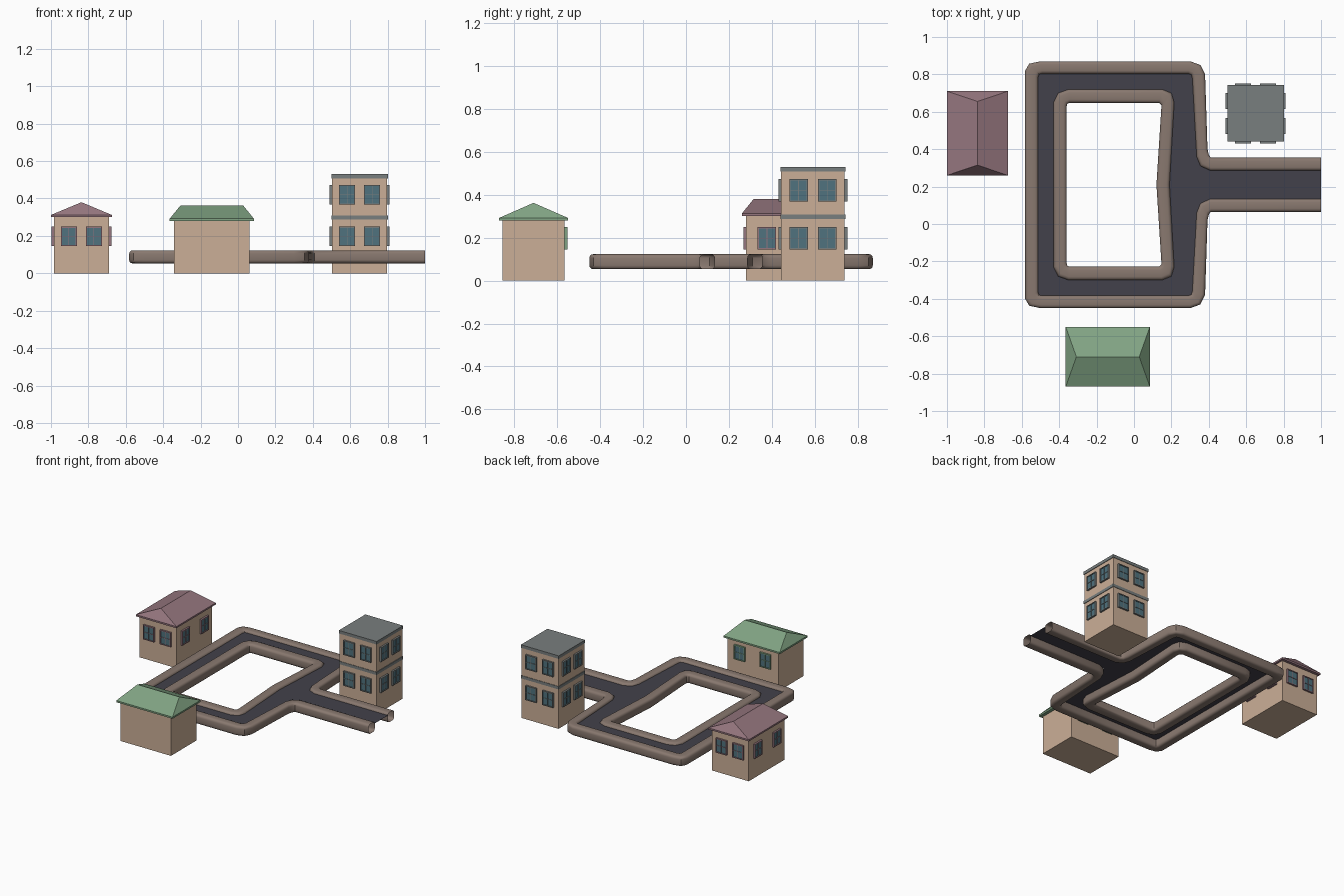
import bpy, bmesh, math
from mathutils import Vector, Matrix

if "Cube" in bpy.data.objects:
    bpy.data.objects.remove(bpy.data.objects["Cube"])


def mat(name, c):
    m = bpy.data.materials.new(name)
    m.diffuse_color = (*c, 1)
    m.use_nodes = True
    m.node_tree.nodes["Principled BSDF"].inputs["Base Color"].default_value = m.diffuse_color
    return m


WALL = mat("wall_tan", (0.60, 0.43, 0.31))
PINK = mat("roof_pink", (0.30, 0.18, 0.21))
GREEN = mat("roof_green", (0.22, 0.37, 0.23))
GREY = mat("roof_grey", (0.19, 0.21, 0.21))
GLASS = mat("glass", (0.08, 0.17, 0.21))
CURB = mat("curb_brown", (0.25, 0.19, 0.16))
ASPHALT = mat("asphalt", (0.055, 0.053, 0.07))


def make(name, bm, m, recalc=True):
    if recalc:
        bmesh.ops.recalc_face_normals(bm, faces=bm.faces)
    me = bpy.data.meshes.new(name)
    bm.to_mesh(me)
    bm.free()
    me.materials.append(m)
    ob = bpy.data.objects.new(name, me)
    bpy.context.collection.objects.link(ob)
    return ob


def add_box(bm, lo, hi, mtx=Matrix()):
    lo, hi = Vector(lo), Vector(hi)
    s = Matrix.Diagonal((*(hi - lo), 1))
    bmesh.ops.create_cube(bm, size=1, matrix=mtx @ Matrix.Translation((lo + hi) / 2) @ s)


def box(name, lo, hi, m):
    bm = bmesh.new()
    add_box(bm, lo, hi)
    make(name, bm, m)


def hip_roof(name, lo, hi, z0, z1, z2, ridge, m):
    # Thin eave slab topped by a hipped ridge
    bm = bmesh.new()
    rect = [(lo[0], lo[1]), (hi[0], lo[1]), (hi[0], hi[1]), (lo[0], hi[1])]
    b = [bm.verts.new((x, y, z0)) for x, y in rect]
    t = [bm.verts.new((x, y, z1)) for x, y in rect]
    r = [bm.verts.new((x, y, z2)) for x, y in ridge]
    bm.faces.new(b)
    for i in range(4):
        j = (i + 1) % 4
        bm.faces.new((b[i], b[j], t[j], t[i]))
    if abs(ridge[0][0] - ridge[1][0]) > 0.01:   # ridge along x
        fs = [(t[0], t[1], r[1], r[0]), (t[1], t[2], r[1]),
              (t[2], t[3], r[0], r[1]), (t[3], t[0], r[0])]
    else:                                       # ridge along y
        fs = [(t[0], t[1], r[0]), (t[1], t[2], r[1], r[0]),
              (t[2], t[3], r[1]), (t[3], t[0], r[0], r[1])]
    for f in fs:
        bm.faces.new(f)
    make(name, bm, m)


W, H, D, B = 0.043, 0.052, 0.013, 0.006   # window half width, half height, depth, bar


def windows(name, lo, hi, sides, spots, m):
    # Four-pane windows: two per wall on each storey
    frame, glass = bmesh.new(), bmesh.new()
    cx, cy = (lo[0] + hi[0]) / 2, (lo[1] + hi[1]) / 2
    hx, hy = (hi[0] - lo[0]) / 2, (hi[1] - lo[1]) / 2
    for k in sides:                # 0 front, 1 right, 2 back, 3 left
        dist, gap = (hy, spots[0]) if k % 2 == 0 else (hx, spots[1])
        for s in (-1, 1):
            for z in spots[2]:
                mt = (Matrix.Translation((cx, cy, z)) @ Matrix.Rotation(k * math.pi / 2, 4, 'Z')
                      @ Matrix.Translation((s * gap, -dist, 0)))
                for e in (-1, 1):
                    x0, z0 = e * (W - B / 2), e * (H - B / 2)
                    add_box(frame, (x0 - B / 2, -D, -H), (x0 + B / 2, 0.002, H), mt)
                    add_box(frame, (-W + B, -D, z0 - B / 2), (W - B, 0.002, z0 + B / 2), mt)
                add_box(frame, (-B / 4, -D + .002, -H + B), (B / 4, 0, H - B), mt)
                add_box(frame, (-W + B, -D + .002, -B / 4), (W - B, 0, B / 4), mt)
                add_box(glass, (-W + B, -D + .005, -H + B), (W - B, 0, H - B), mt)
    make(name + "_window_frames", frame, m)
    make(name + "_window_glass", glass, GLASS)


# Pink-roofed cottage
lo, hi = (-0.985, 0.28), (-0.69, 0.69)
box("pink_house_walls", (*lo, 0), (*hi, 0.305), WALL)
hip_roof("pink_house_roof", (-1.0, 0.26), (-0.675, 0.71), 0.30, 0.312, 0.38,
         [(-0.837, 0.315), (-0.837, 0.655)], PINK)
windows("pink_house", lo, hi, (0, 1, 2, 3), (0.067, 0.108, (0.197,)), PINK)

# Green-roofed cottage, windows only toward the road
lo, hi = (-0.343, -0.855), (0.062, -0.565)
box("green_house_walls", (*lo, 0), (*hi, 0.285), WALL)
hip_roof("green_house_roof", (-0.365, -0.87), (0.085, -0.55), 0.28, 0.292, 0.362,
         [(-0.308, -0.71), (0.028, -0.71)], GREEN)
windows("green_house", lo, hi, (2,), (0.103, 0, (0.197,)), GREEN)

# Two-storey flat-roofed block
lo, hi = (0.503, 0.443), (0.797, 0.739)
box("block_walls", (*lo, 0), (*hi, 0.515), WALL)
for n, a, b in (("block_floor_band", 0.287, 0.308), ("block_roof", 0.508, 0.53)):
    box(n, (0.499, 0.44, a), (0.801, 0.742, b), GREY)
windows("block", lo, hi, (0, 1, 2, 3), (0.067, 0.067, (0.197, 0.42)), GREY)

# Road edges: (asphalt side, far side) pairs, mirrored about the road's centre line
MID = 0.21
outer = [(1, .285, 1, .355), (.41, .285, .41, .355), (.355, .31, .40, .37),
         (.335, .36, .393, .40), (.312, .78, .38, .80), (.306, .798, .355, .85),
         (.29, .803, .30, .87), (-.49, .803, -.50, .87), (-.507, .80, -.56, .857),
         (-.512, .785, -.582, .82)]
inner = [(.19, .21, .12, .21), (.215, .65, .146, .62), (.20, .70, .147, .636),
         (.15, .72, .135, .648), (-.35, .72, -.345, .648), (-.405, .70, -.357, .642),
         (-.43, .65, -.36, .628)]


def mirrored(half):
    m = [(a, 2 * MID - b, c, 2 * MID - d) for a, b, c, d in reversed(half)]
    return half + [p for p in m if p not in half and abs(p[1] - MID) > 1e-4]


outer, inner = mirrored(outer), mirrored(inner)

# Rounded hollow curb section: (fraction across, z)
profile = []
Z0, Z1, R = 0.053, 0.123, 0.018
for cx, cz, a0 in ((1, 1, 0), (0, 1, 90), (0, 0, 180), (1, 0, 270)):
    for i in range(4):
        a = math.radians(a0 + 30 * i)
        u = (0.07 - R if cx else R) + R * math.cos(a)
        z = (Z1 - R if cz else Z0 + R) + R * math.sin(a)
        profile.append((u / 0.07, z))


def curb(name, pairs, closed):
    bm = bmesh.new()
    rings = [[bm.verts.new((a + (c - a) * t, b + (d - b) * t, z)) for t, z in profile]
             for a, b, c, d in pairs]
    n = len(profile)
    for i in range(len(rings) if closed else len(rings) - 1):
        p, q = rings[i], rings[(i + 1) % len(rings)]
        for j in range(n):
            k = (j + 1) % n
            bm.faces.new((p[j], p[k], q[k], q[j]))
    ob = make(name, bm, CURB)
    bpy.ops.object.select_all(action='DESELECT')
    ob.select_set(True)
    bpy.context.view_layer.objects.active = ob
    bpy.ops.object.shade_smooth_by_angle(angle=math.radians(40))


curb("outer_curb", outer, False)
curb("inner_curb", inner, True)

# Asphalt sheet between the two curbs
bm = bmesh.new()
edges = []
for loop in (outer, inner):
    vs = [bm.verts.new((p[0], p[1], 0.108)) for p in loop]
    edges += [bm.edges.new((vs[i - 1], vs[i])) for i in range(len(vs))]
bmesh.ops.triangle_fill(bm, use_beauty=True, edges=edges, normal=(0, 0, 1))
for f in bm.faces:
    f.normal_update()
    if f.normal.z < 0:
        f.normal_flip()
make("road_surface", bm, ASPHALT, recalc=False)
